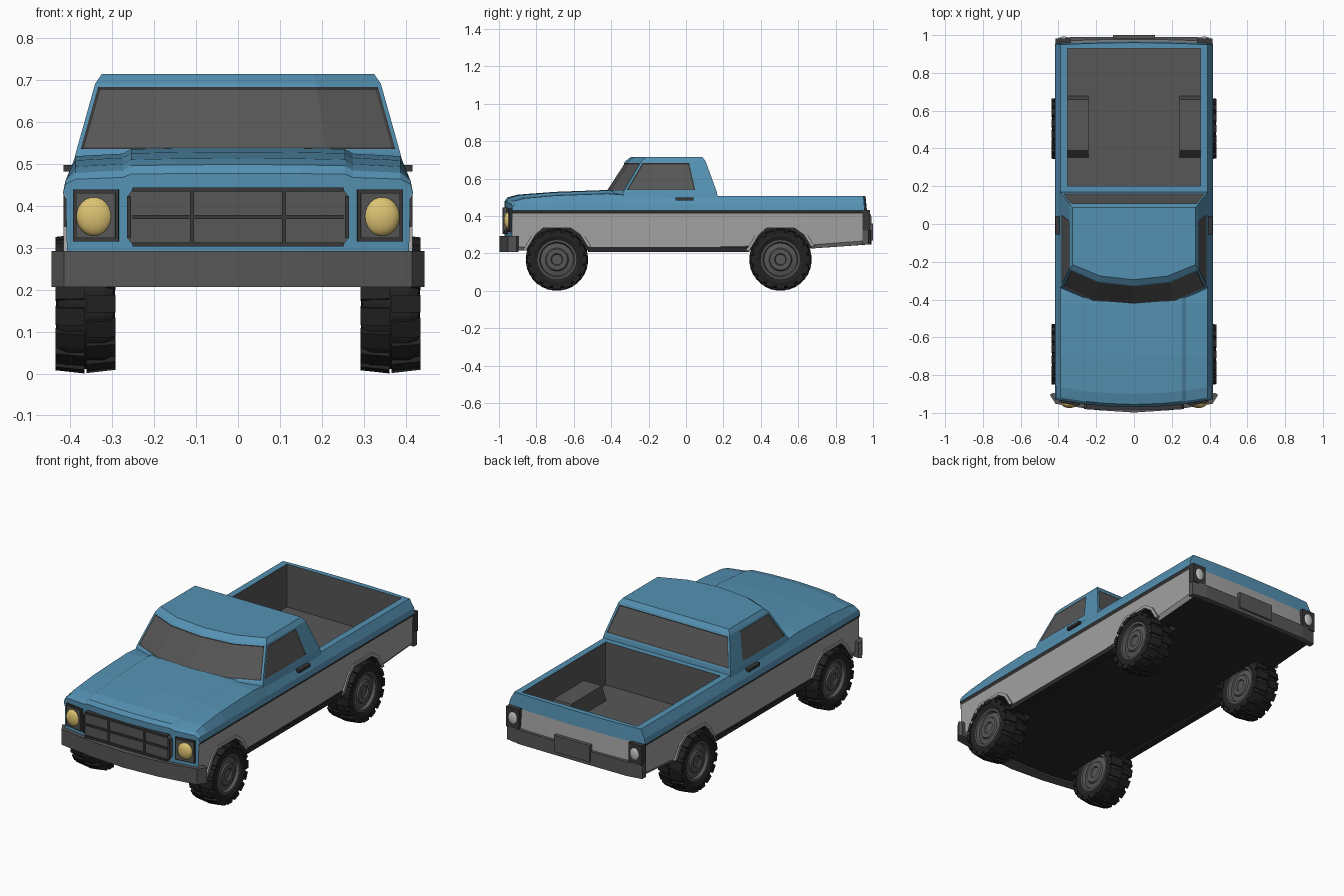
import bpy, bmesh, math
from mathutils import Matrix, Vector

if "Cube" in bpy.data.objects:
    bpy.data.objects.remove(bpy.data.objects["Cube"])

def mat(name, r, g, b):
    m = bpy.data.materials.new(name)
    m.diffuse_color = (r, g, b, 1)
    m.use_nodes = True
    m.node_tree.nodes["Principled BSDF"].inputs["Base Color"].default_value = m.diffuse_color
    return m

BLUE = mat("blue paint", .09, .285, .45)
GREY = mat("light grey paint", .36, .36, .36)
DARK = mat("dark grey", .095, .095, .095)
TRIM = mat("charcoal trim", .04, .04, .04)
UNDER = mat("underside black", .022, .022, .022)
TYRE = mat("tyre rubber", .016, .016, .016)
YELLOW = mat("headlight yellow", .72, .54, .17)
PALE = mat("pale lens", .55, .55, .55)
BODY = [BLUE, GREY, DARK, TRIM, UNDER]

def finish(name, bm, mats):
    bmesh.ops.recalc_face_normals(bm, faces=bm.faces)
    me = bpy.data.meshes.new(name)
    bm.to_mesh(me)
    bm.free()
    for m in mats:
        me.materials.append(m)
    ob = bpy.data.objects.new(name, me)
    bpy.context.collection.objects.link(ob)
    return ob

def prism(name, pts, axis, a, b, mats, index=0):
    """Extrude a 2D outline along an axis (0 x, 1 y, 2 z) from a to b."""
    bm = bmesh.new()
    def put(p, t):
        c = list(p)
        c.insert(axis, t)
        return bm.verts.new(c)
    lo, hi = [put(p, a) for p in pts], [put(p, b) for p in pts]
    bm.faces.new(lo)
    bm.faces.new(hi)
    for i in range(len(pts)):
        j = (i + 1) % len(pts)
        bm.faces.new((lo[i], lo[j], hi[j], hi[i]))
    for f in bm.faces:
        f.material_index = index
    return finish(name, bm, mats)

def box(name, x, y, z, m):
    return prism(name, [(x[0], y[0]), (x[1], y[0]), (x[1], y[1]), (x[0], y[1])], 2, z[0], z[1], [m])

def cut(ob, cutter):
    mod = ob.modifiers.new("cut", 'BOOLEAN')
    mod.operation, mod.solver, mod.object = 'DIFFERENCE', 'EXACT', cutter
    dg = bpy.context.evaluated_depsgraph_get()
    dg.update()
    me = bpy.data.meshes.new_from_object(ob.evaluated_get(dg))
    ob.modifiers.clear()
    ob.data = me
    bpy.data.objects.remove(cutter)

# ---- body shell: half cross-sections lofted along y, both sides
STATIONS = [  # y, top height, hood crease amount, bottom height
    (-.97, .478, .7, .215), (-.955, .499, 1, .215), (-.9, .514, 1, .215), (-.7, .529, 1, .215),
    (-.42, .539, 1, .215), (-.33, .532, 1, .215), (.165, .506, 0, .215), (.66, .506, 0, .225), (.96, .506, 0, .248)]

def section(T, d, zb):
    return [(0, zb), (.15, zb), (.255, zb), (.275, zb), (.39, zb), (.407, zb + .02),
            (.41, .414), (.418, .43), (.412, min(.46, T - .026)), (.388, T - .02 * d),
            (.275, T - .014 * d), (.255, T - .003 * d), (.15, T - .001 * d), (0, T)]

bm = bmesh.new()
for s in (1, -1):
    rings = []
    for k, (y, T, d, zb) in enumerate(STATIONS):
        ring = []
        for x, z in section(T, d, zb):
            yy = y
            if y < -.85:
                yy += .04 * (x / .41) ** 2
            if k == len(STATIONS) - 1:
                yy += (.505 - z) * .1 - .012 * (x / .41) ** 2
            ring.append(bm.verts.new((s * x, yy, z)))
        rings.append(ring)
    for A, B in zip(rings, rings[1:]):
        for i in range(13):
            bm.faces.new((A[i], A[i + 1], B[i + 1], B[i]))
    for R in (rings[0], rings[-1]):
        for i in range(6):
            bm.faces.new((R[i], R[i + 1], R[12 - i], R[13 - i]))
bmesh.ops.remove_doubles(bm, verts=bm.verts, dist=.0005)
bmesh.ops.bisect_plane(bm, geom=bm.verts[:] + bm.edges[:] + bm.faces[:], plane_co=(0, 0, .428), plane_no=(0, 0, 1))
bmesh.ops.recalc_face_normals(bm, faces=bm.faces)
for f in bm.faces:
    c, n = f.calc_center_median(), f.normal
    if n.z < -.8:
        f.material_index = 4
    elif n.y < -.6:
        f.material_index = 0
    elif abs(n.x) > .5 and .413 < c.z < .43:
        f.material_index = 3
    else:
        f.material_index = 0 if c.z > .428 else 1
body = finish("truck_body", bm, BODY)

# ---- load bed hollow, leaving the inner wheel boxes standing
bed = prism("bed_cutter", [(-.352, .2), (.352, .2), (.352, .93), (-.352, .93)], 2, .268, .7, BODY, 2)
for s in (1, -1):
    cut(bed, prism("bed_wheel_box", [(.35, .2), (.352, .268), (.39, .365), (.66, .365), (.678, .268), (.678, .2)],
                   0, *sorted((s * .242, s * .5)), BODY, 2))
cut(body, bed)

# ---- wheel arches with raised lips
ARCH = [(-.165, .1), (-.165, .215), (-.115, .30), (-.075, .335), (.075, .335), (.125, .30), (.165, .235), (.165, .1)]
WHEELS = [(s, y) for s in (1, -1) for y in (-.69, .505)]
for s, cy in WHEELS:
    cut(body, prism("arch_cutter", [(cy + a, z) for a, z in ARCH], 0, *sorted((s * .27, s * .6)), BODY, 4))
    inner = [(cy + a, z) for a, z in ARCH[1:-1]]
    outer = [(cy + a * 1.11, .215 + (z - .215) * 1.13) for a, z in ARCH[1:-1]]
    prism("arch_lip", inner + outer[::-1], 0, s * .4, s * .416, [GREY])

# ---- cab: stacked outlines, windows inset in its faces
CAB = [(.495, .394, -.45, -.43, -.34, .06, .17), (.528, .387, -.432, -.412, -.335, .062, .165),
       (.692, .341, -.325, -.305, -.238, .025, .105), (.715, .325, -.295, -.275, -.215, .02, .088)]
bm = bmesh.new()
rings = []
for z, w, f0, f1, f2, door, back in CAB:
    half = [(0, f0), (w * .55, f1), (w, f2), (w, door), (w, back), (0, back)]
    loop = half + [(-x, y) for x, y in half[-2:0:-1]]
    rings.append([bm.verts.new((x, y, z)) for x, y in loop])
panes = {}
for k in range(3):
    for j in range(10):
        i = (j + 1) % 10
        f = bm.faces.new((rings[k][j], rings[k][i], rings[k + 1][i], rings[k + 1][j]))
        if k == 1:
            panes[j] = f
bm.faces.new(rings[0])
bm.faces.new(rings[3])
bmesh.ops.recalc_face_normals(bm, faces=bm.faces)
for group in ((0, 1, 8, 9), (2,), (7,), (4, 5)):
    fs = [panes[j] for j in group]
    bmesh.ops.inset_region(bm, faces=fs, thickness=.01, use_even_offset=True)
    rim = bmesh.ops.inset_region(bm, faces=fs, thickness=.006, depth=-.004, use_even_offset=True)
    for f in rim["faces"]:
        f.material_index = 3
    for f in fs:
        f.material_index = 2
finish("cab", bm, BODY)

# ---- wheels: turned tyre and rim plus staggered tread lugs
def lathe(bm, profile, n, index):
    rows = [[bm.verts.new((x, r * math.cos(t), r * math.sin(t))) for r, x in profile]
            for t in (2 * math.pi * i / n for i in range(n))]
    for i in range(n):
        A, B = rows[i], rows[(i + 1) % n]
        for k in range(len(profile) - 1):
            bm.faces.new((A[k], A[k + 1], B[k + 1], B[k])).material_index = index

tyre = [(.1, .06), (.125, .07), (.145, .066), (.156, .045)]
rim = [(.104, .062), (.094, .062), (.088, .046), (.062, .052), (.056, .06), (.032, .06), (.028, .052), (.001, .052)]
for s, cy in WHEELS:
    bm = bmesh.new()
    lathe(bm, tyre + [(r, -x) for r, x in tyre[::-1]], 32, 0)
    for e in (1, -1):
        lathe(bm, [(r, e * x) for r, x in rim], 24, 1)
        for i in range(16):
            t = 2 * math.pi * (i + (.5 if e < 0 else 0)) / 16
            M = Matrix.Rotation(t, 4, 'X') @ Matrix.Translation((e * .037, 0, .151)) @ Matrix.Diagonal((.07, .042, .03, 1))
            lug = bmesh.ops.create_cube(bm, size=1, matrix=M)["verts"]
            axis = Vector((0, -math.sin(t), math.cos(t)))
            for v in lug:  # taper the shoulder of each lug
                if v.co.x * e > .05 and v.co.dot(axis) > .15:
                    v.co -= axis * .008
    ob = finish("wheel", bm, [TYRE, DARK])
    ob.location = (s * .364, cy, .167)

# ---- bumpers
def bumper(name, half, z0, z1, m):
    pts = half + [(-x, y) for x, y in half[::-1] if x > 0]
    return prism(name, pts, 2, z0, z1, [m])

def band(outer, inner):  # closed outline from two half curves
    return ([(-x, y) for x, y in outer[::-1]] + outer[1:] + inner[::-1] + [(-x, y) for x, y in inner[1:]])

prism("front_bumper", band([(0, -.998), (.2, -.985), (.415, -.952), (.445, -.905)],
                           [(0, -.93), (.2, -.93), (.39, -.9), (.43, -.895)]), 2, .207, .293, [DARK])
prism("rear_bumper", band([(0, .992), (.33, .99), (.415, .975)], [(0, .95), (.33, .95), (.415, .945)]),
      2, .247, .325, [DARK])
box("rear_plate", (-.11, .11), (.98, 1.0), (.268, .36), DARK)

# ---- grille: clipped panel, rails and dividers
box_pts = [(-.265, .325), (-.25, .305), (.25, .305), (.265, .325), (.265, .42), (.25, .443), (-.25, .443), (-.265, .42)]
prism("grille_panel", box_pts, 1, -.974, -.93, [DARK])
for z in (.308, .3735, .439):
    box("grille_rail", (-.252, .252), (-.982, -.94), (z - .005, z + .005), TRIM)
for x in (-.26, -.11, .11, .26):
    h = .05 if abs(x) > .2 else .066
    box("grille_divider", (x - .005, x + .005), (-.98, -.94), (.374 - h, .374 + h), TRIM)

# ---- mirrored small parts
def ball(name, loc, scale, m):
    bm = bmesh.new()
    bmesh.ops.create_uvsphere(bm, u_segments=20, v_segments=12, radius=1)
    for f in bm.faces:
        f.smooth = True
    ob = finish(name, bm, [m])
    ob.location, ob.scale = loc, scale

for s in (1, -1):
    for name, w, h, y, m in (("headlight_frame", .055, .062, -.951, TRIM), ("headlight_bezel", .047, .054, -.955, DARK)):
        ob = box(name, (-w, w), (0, .03), (-h, h), m)
        ob.location, ob.rotation_euler = (s * .34, y, .377), (0, 0, s * .16)
    ball("headlight", (s * .342, -.95, .375), (.044, .024, .047), YELLOW)
    box("tail_light_housing", sorted((s * .335, s * .416)), (.945, .983), (.322, .432), TRIM)
    ball("tail_light", (s * .373, .982, .378), (.027, .01, .034), PALE)
    box("door_handle", sorted((s * .39, s * .416)), (-.055, .04), (.482, .498), TRIM)
    box("side_sill", sorted((s * .37, s * .411)), (-.525, .34), (.206, .233), UNDER)
